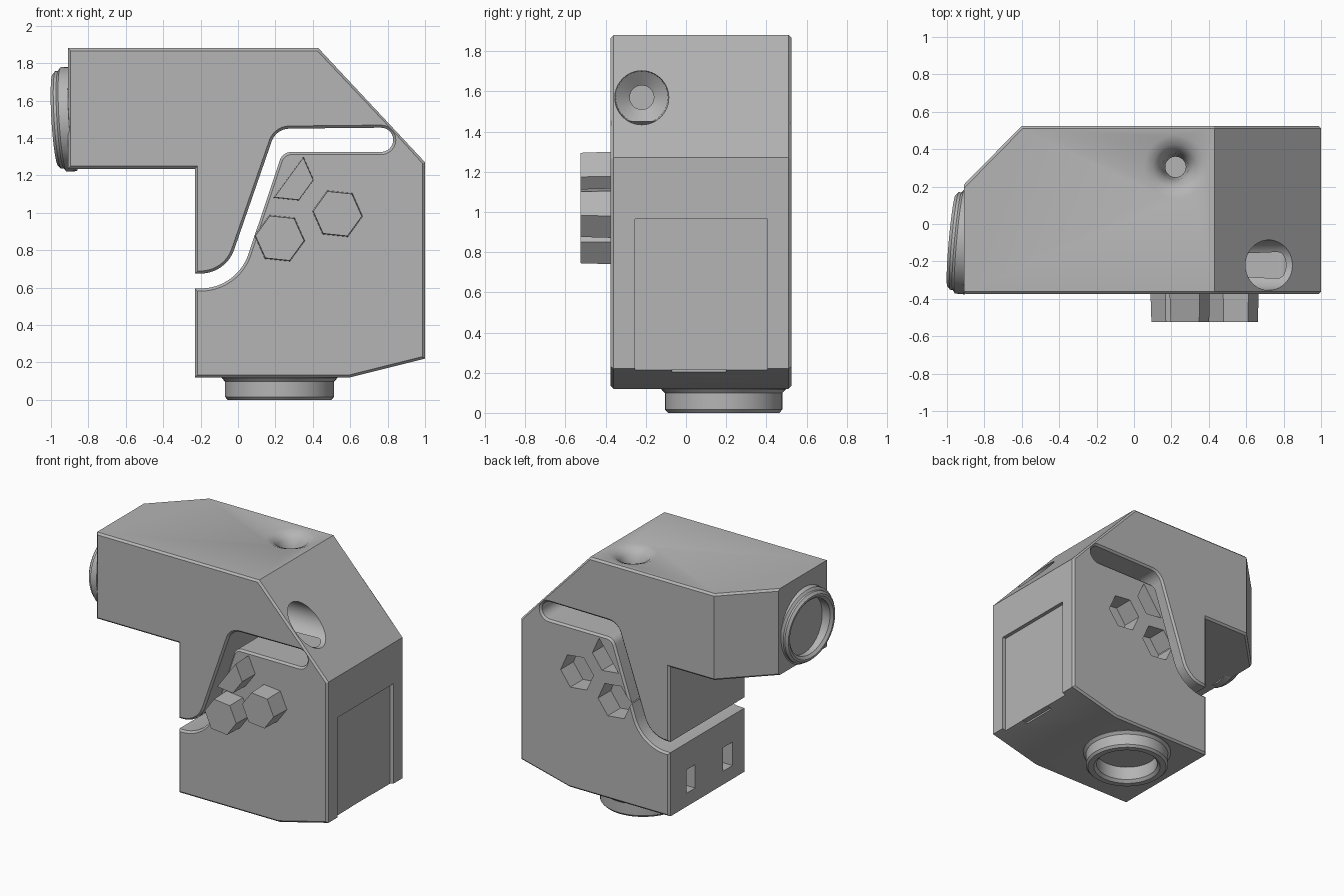
import bpy, bmesh, math
from mathutils import Vector, Matrix

if "Cube" in bpy.data.objects:
    bpy.data.objects.remove(bpy.data.objects["Cube"])

grey = bpy.data.materials.new("mid_grey")
grey.diffuse_color = (0.46, 0.46, 0.46, 1)
grey.use_nodes = True
grey.node_tree.nodes["Principled BSDF"].inputs["Base Color"].default_value = grey.diffuse_color
Y0, Y1 = -0.375, 0.525


def finish(name, bm):
    bmesh.ops.recalc_face_normals(bm, faces=bm.faces)
    me = bpy.data.meshes.new(name)
    bm.to_mesh(me)
    bm.free()
    me.materials.append(grey)
    ob = bpy.data.objects.new(name, me)
    bpy.context.collection.objects.link(ob)
    return ob


def prism(bm, pts, y0, y1, taper=1.0):
    """Extrude an x-z outline along y, optionally tapering the y0 end."""
    n = len(pts)
    cx, cz = sum(p[0] for p in pts) / n, sum(p[1] for p in pts) / n
    a = [bm.verts.new((cx + (x - cx) * taper, y0, cz + (z - cz) * taper)) for x, z in pts]
    b = [bm.verts.new((x, y1, z)) for x, z in pts]
    bm.faces.new(a)
    bm.faces.new(b[::-1])
    for i in range(n):
        j = (i + 1) % n
        bm.faces.new((a[i], a[j], b[j], b[i]))
    bmesh.ops.recalc_face_normals(bm, faces=bm.faces)


def box(name, lo, hi):
    bm = bmesh.new()
    prism(bm, [(lo[0], lo[2]), (hi[0], lo[2]), (hi[0], hi[2]), (lo[0], hi[2])], lo[1], hi[1])
    return finish(name, bm)


def lathe(name, profile, origin, axis, closed=False, steps=48):
    """Revolve (radius, height) points around an axis."""
    bm = bmesh.new()
    vs = [bm.verts.new((r, 0, h)) for r, h in profile]
    es = [bm.edges.new(p) for p in zip(vs, vs[1:])]
    if closed:
        es.append(bm.edges.new((vs[-1], vs[0])))
    bmesh.ops.spin(bm, geom=vs + es, cent=(0, 0, 0), axis=(0, 0, 1),
                   angle=math.tau, steps=steps)
    bmesh.ops.remove_doubles(bm, verts=bm.verts, dist=1e-5)
    rot = Vector((0, 0, 1)).rotation_difference(Vector(axis).normalized())
    bm.transform(Matrix.Translation(origin) @ rot.to_matrix().to_4x4())
    return finish(name, bm)


def arc(cx, cz, r, a0, a1, n):
    return [(cx + r * math.cos(math.radians(a0 + (a1 - a0) * i / n)),
             cz + r * math.sin(math.radians(a0 + (a1 - a0) * i / n))) for i in range(n + 1)]


def smooth(ob, angle=30):
    bpy.ops.object.select_all(action='DESELECT')
    ob.select_set(True)
    bpy.context.view_layer.objects.active = ob
    bpy.ops.object.shade_smooth_by_angle(angle=math.radians(angle))


# body outline with the cranked slot
outline = [(-0.91, 1.88), (0.43, 1.88), (1, 1.27), (1, 0.22), (0.6, 0.12), (-0.23, 0.12), (-0.23, 0.595)]
outline += arc(-0.2, 0.865, 0.27, -90, -20, 10)             # lower curve
outline += arc(0.285, 1.26, 0.065, 160, 90, 6)              # lower elbow
outline += arc(0.765, 1.39, 0.065, -90, 90, 12)             # slot end
outline += arc(0.275, 1.35, 0.1, 90, 160, 7)                # upper elbow
outline += arc(-0.2, 0.865, 0.19, -20, -90, 10)             # upper curve
outline += [(-0.23, 0.675), (-0.23, 1.235), (-0.91, 1.235)]
bm = bmesh.new()
prism(bm, outline, Y0, Y1)

# chamfered rear corner of the arm
bmesh.ops.bisect_plane(bm, geom=bm.verts[:] + bm.edges[:] + bm.faces[:], plane_co=(-0.91, 0.21, 0),
                       plane_no=(-0.315, 0.31, 0), clear_outer=True)
bmesh.ops.edgeloop_fill(bm, edges=[e for e in bm.edges if e.is_boundary])
bmesh.ops.recalc_face_normals(bm, faces=bm.faces)
rim = [e for e in bm.edges if e.calc_face_angle(0) > math.radians(60)
       and any(abs(f.normal.y) > 0.6 for f in e.link_faces)]
bmesh.ops.bevel(bm, geom=rim, offset=0.014, segments=1, affect='EDGES')
body = finish("body", bm)


# hexagon positions shared by pegs and sockets: centre and first/last corner
def hexagon(cx, cz, corners):
    return [(cx + 0.136 * math.cos(math.radians(-6 + 60 * k)),
             cz + 0.136 * math.sin(math.radians(-6 + 60 * k))) for k in corners]


hexes = [hexagon(0.532, 0.995, range(6)), hexagon(0.223, 0.864, range(6)),
         hexagon(0.27, 1.19, range(-2, 2))]

# cutters
bottom_axis, side_axis = (0, 0, -1), (-1, 0.09, -0.06)
bottom_at, side_at = Vector((0.222, 0.187, 0.12)), Vector((-0.91, -0.095, 1.50))
cutters = [
    lathe("bottom_bore", [(0, -0.4), (0.215, -0.4), (0.215, 0.05), (0, 0.05)], bottom_at, bottom_axis),
    lathe("side_bore", [(0, -0.5), (0.21, -0.5), (0.21, 0.2), (0, 0.2)], side_at, side_axis),
    lathe("slope_bore", [(0, -1.1), (0.06, -1.1), (0.06, -0.55), (0.13, -0.5), (0.14, 0.2), (0, 0.2)],
          (0.9, -0.22, 1.57), (1, 0, 0), steps=40),
    lathe("top_funnel", [(0, -1.4), (0.055, -1.4), (0.055, -0.2), (0.07, -0.1), (0.09, -0.05),
                         (0.12, -0.02), (0.17, 0.001), (0.17, 0.05), (0, 0.05)],
          (0.222, 0.305, 1.88), (0, 0, 1), steps=40),
    box("panel_recess", (0.972, -0.255, 0.1), (1.1, 0.405, 0.965)),
    box("panel_notch", (0.93, -0.07, 0.1), (1.1, 0.2, 0.215)),
    box("rear_window", (-0.4, 0.22, 0.22), (-0.1, 0.325, 0.395)),
    box("front_window", (-0.4, -0.22, 0.22), (-0.1, -0.11, 0.395)),
]
for i, pts in enumerate(hexes):
    bm = bmesh.new()
    prism(bm, pts, 0.375, 0.6)
    cutters.append(finish(f"hex_socket_{i + 1}", bm))

for c in cutters:
    c.hide_render = True
    m = body.modifiers.new(c.name, 'BOOLEAN')
    m.operation, m.solver, m.object = 'DIFFERENCE', 'EXACT', c
    bpy.context.view_layer.objects.active = body
    bpy.ops.object.modifier_apply(modifier=m.name)
    bpy.data.objects.remove(c, do_unlink=True)
smooth(body)

# hexagonal pegs on the front
for i, pts in enumerate(hexes):
    bm = bmesh.new()
    prism(bm, pts, -0.525, -0.36, 0.96)
    finish(f"hex_peg_{i + 1}", bm)

# collars round the two large bores
smooth(lathe("bottom_collar", [(0.215, -0.05), (0.31, -0.05), (0.31, 0.003), (0.292, 0.022), (0.292, 0.104),
                               (0.277, 0.12), (0.235, 0.12), (0.215, 0.1)],
             bottom_at, bottom_axis, True))
smooth(lathe("side_collar", [(0.21, -0.03), (0.28, -0.03), (0.28, 0.022), (0.262, 0.035),
                             (0.262, 0.05), (0.245, 0.066), (0.23, 0.066), (0.21, 0.05)],
             side_at, side_axis, True))
